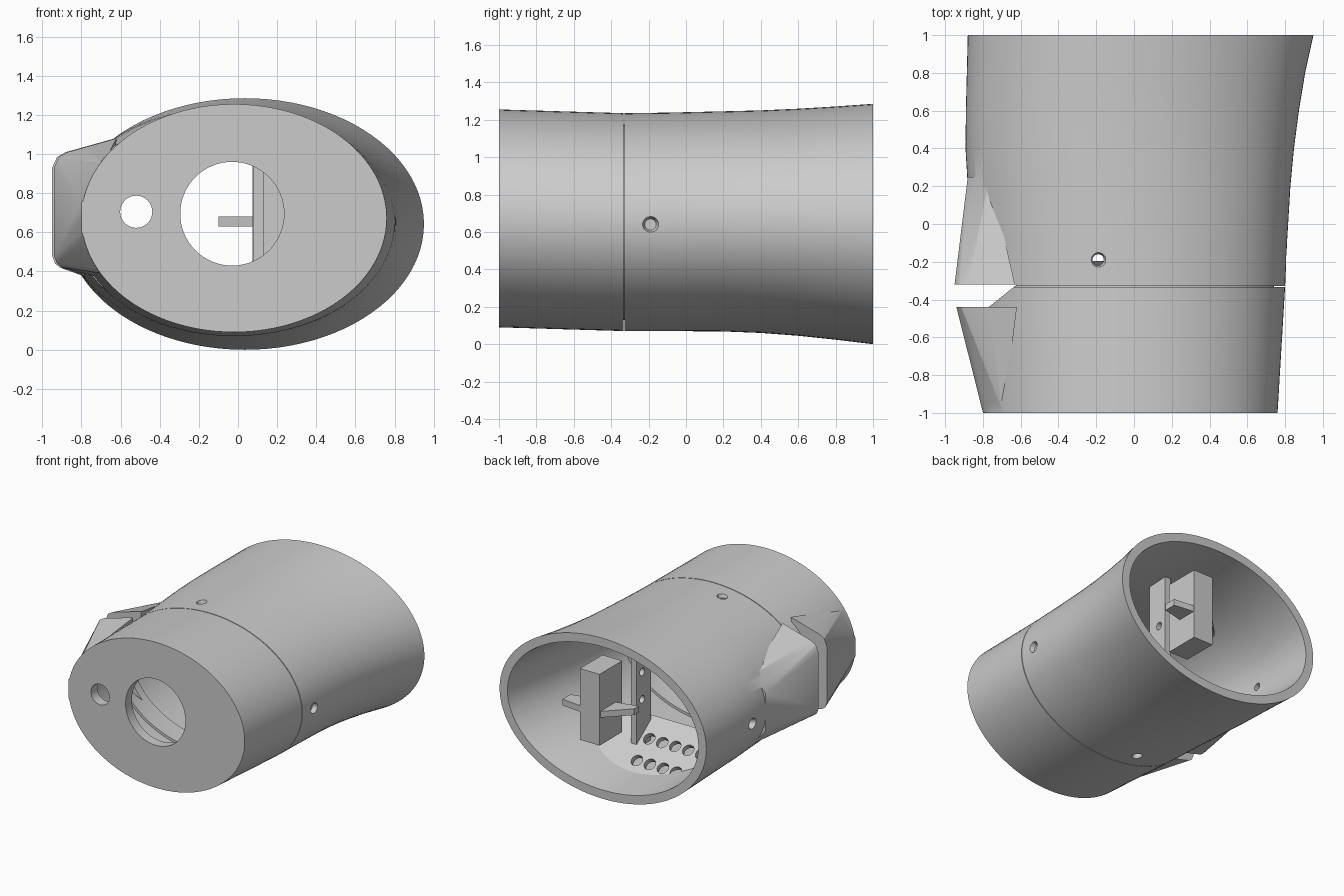
import bpy, bmesh, math
from mathutils import Vector, Matrix

if "Cube" in bpy.data.objects:
    bpy.data.objects.remove(bpy.data.objects["Cube"])

# y, left x, right x, bottom z, top z of the oval section
STATIONS = [(-1, -.80, .76, .09, 1.255), (-.33, -.84, .80, .07, 1.235),
            (-.1, -.855, .81, .07, 1.238), (.2, -.88, .828, .068, 1.245),
            (.4, -.892, .847, .06, 1.25), (.6, -.89, .873, .045, 1.259),
            (.8, -.885, .906, .024, 1.271), (1, -.88, .95, 0, 1.285)]


def section(y):
    for a, b in zip(STATIONS, STATIONS[1:]):
        if y <= b[0] or b is STATIONS[-1]:
            t = min(1, (y - a[0]) / (b[0] - a[0]))
            return [p + (q - p) * t for p, q in zip(a[1:], b[1:])]


def make(name, bm):
    bmesh.ops.recalc_face_normals(bm, faces=bm.faces)
    me = bpy.data.meshes.new(name)
    bm.to_mesh(me)
    bm.free()
    ob = bpy.data.objects.new(name, me)
    bpy.context.collection.objects.link(ob)
    return ob


def loft(name, y0, y1, inset=0, n=96):
    ys = [y0] + [s[0] for s in STATIONS if y0 + .01 < s[0] < y1 - .01] + [y1]
    bm = bmesh.new()
    rings = []
    for y in ys:
        l, r, b, t = section(y)
        rings.append([bm.verts.new(((l + r) / 2 + ((r - l) / 2 - inset) * math.cos(a), y,
                                    (b + t) / 2 + ((t - b) / 2 - inset) * math.sin(a)))
                      for a in (2 * math.pi * i / n for i in range(n))])
    for p, q in zip(rings, rings[1:]):
        for i in range(n):
            bm.faces.new((p[i], p[(i + 1) % n], q[(i + 1) % n], q[i]))
    bm.faces.new(rings[0])
    bm.faces.new(rings[-1])
    return make(name, bm)


def hull(name, pts):
    bm = bmesh.new()
    for p in pts:
        bm.verts.new(p)
    res = bmesh.ops.convex_hull(bm, input=bm.verts)
    bmesh.ops.delete(bm, geom=list({g for g in res["geom_interior"] + res["geom_unused"]
                                    if isinstance(g, bmesh.types.BMVert)}), context='VERTS')
    return make(name, bm)


def box(name, x0, x1, y0, y1, z0, z1):
    return hull(name, [(x, y, z) for x in (x0, x1) for y in (y0, y1) for z in (z0, z1)])


def cone(p, axis, r1, r2, length, n=32):
    """Cone from p along axis, r1 at p and r2 at the far end."""
    axis = Vector(axis).normalized()
    bm = bmesh.new()
    m = Matrix.Translation(Vector(p) + axis * length / 2) @ axis.to_track_quat('Z', 'Y').to_matrix().to_4x4()
    bmesh.ops.create_cone(bm, cap_ends=True, segments=n, radius1=r1, radius2=r2, depth=length, matrix=m)
    return make("cutter", bm)


def boolean(ob, cutter, op='DIFFERENCE', keep=False):
    mod = ob.modifiers.new("cut", 'BOOLEAN')
    mod.operation, mod.solver, mod.object = op, 'EXACT', cutter
    bpy.context.view_layer.objects.active = ob
    bpy.ops.object.modifier_apply(modifier=mod.name)
    if not keep:
        bpy.data.objects.remove(cutter)


def smooth(ob):
    bpy.ops.object.select_all(action='DESELECT')
    ob.select_set(True)
    bpy.context.view_layer.objects.active = ob
    bpy.ops.object.shade_smooth_by_angle(angle=math.radians(25))


def notch():
    return hull("cutter", [(x, y, z) for x, y in ((-1.2, -.32), (-.62, -.32), (-.77, -.44), (-1.2, -.44))
                           for z in (-.2, 1.5)])


# Front cap and rear body, split at a thin seam
cap = loft("front_cap", -1, -.334)
body = loft("rear_body", -.328, 1)

# Side bump that swells towards the notch
side = [(-.63, 1.08), (-.88, 1.01), (-.925, .985), (-.95, .93), (-.95, .48), (-.935, .44), (-.91, .42), (-.72, .37)]
rear_end = [(-.76, .92), (-.88, .80), (-.88, .50), (-.77, .37)]
front_end = [(-.69, .95), (-.80, .75), (-.80, .60), (-.69, .39)]
boolean(body, hull("bump", [(x, -.322, z) for x, z in side] + [(x, .25, z) for x, z in rear_end]), 'UNION')
boolean(cap, hull("bump", [(x + .01, -.44, z) for x, z in side] + [(x, -.999, z) for x, z in front_end]), 'UNION')

# Hollow interior
boolean(cap, loft("cutter", -.92, -.2, .07))
boolean(body, loft("cutter", -.5, 1.05, .07))

# Inner lip joining the cap to the body
lip = loft("joining_lip", -.43, -.25, .06)
boolean(lip, loft("cutter", -.6, -.1, .09))
for ob in (cap, body, lip):
    boolean(ob, notch())

# Large and small openings in the front
boolean(cap, cone((-.03, -1.1, .695), (0, 1, 0), .265, .265, .3, 64))
boolean(cap, cone((-.52, -1.1, .705), (0, 1, 0), .082, .082, .3, 48))

# Countersunk screw holes: top, bottom, right, left
for p, axis in (((-.19, -.19, 1.24), (0, 0, -1)), ((-.19, -.19, .07), (0, 0, 1)),
                ((.81, -.19, .64), (-1, 0, 0)), ((-.892, .43, .63), (1, 0, 0))):
    start = Vector(p) - Vector(axis) * .03
    for ob in (body, lip):
        boolean(ob, cone(start, axis, .03, .03, .2))
    boolean(body, cone(start, axis, .055, .03, .07))

# Sloped grille plate across the floor, trimmed to the tube
low, high = Vector((0, .72, .08)), Vector((0, .30, .39))
normal = Vector((0, .31, .42)).normalized()
grille = hull("sloped_grille", [(x, *(p + normal * s).yz) for x in (-.9, .9) for p in (low, high) for s in (0, -.04)])
boolean(grille, loft("cutter", -.5, .99, .05), 'INTERSECT')
for row in range(2):
    for i in range(5):
        c = low.lerp(high, .64 - .37 * row) + Vector((.01 - .115 * i, 0, 0)) + normal * .1
        boolean(grille, cone(c, -normal, .045, .045, .2, 24))

# Upright post with two screw holes
post = box("upright_post", .08, .13, .33, .51, .2, 1.3)
boolean(post, loft("cutter", -.5, .99, .05), 'INTERSECT')
for z in (.57, .79):
    boolean(post, cone((0, .44, z), (1, 0, 0), .03, .03, .3, 24))

# Upright block with a horizontal shelf through it
box("upright_block", .075, .25, .70, .985, .41, .98)
hull("block_shelf", [(x, y, z) for x, y in ((.42, .96), (.25, .98), (.08, .98), (-.1, .80), (-.1, .74), (.42, .86))
                     for z in (.63, .68)])

for ob in (cap, body, lip, grille, post):
    smooth(ob)
